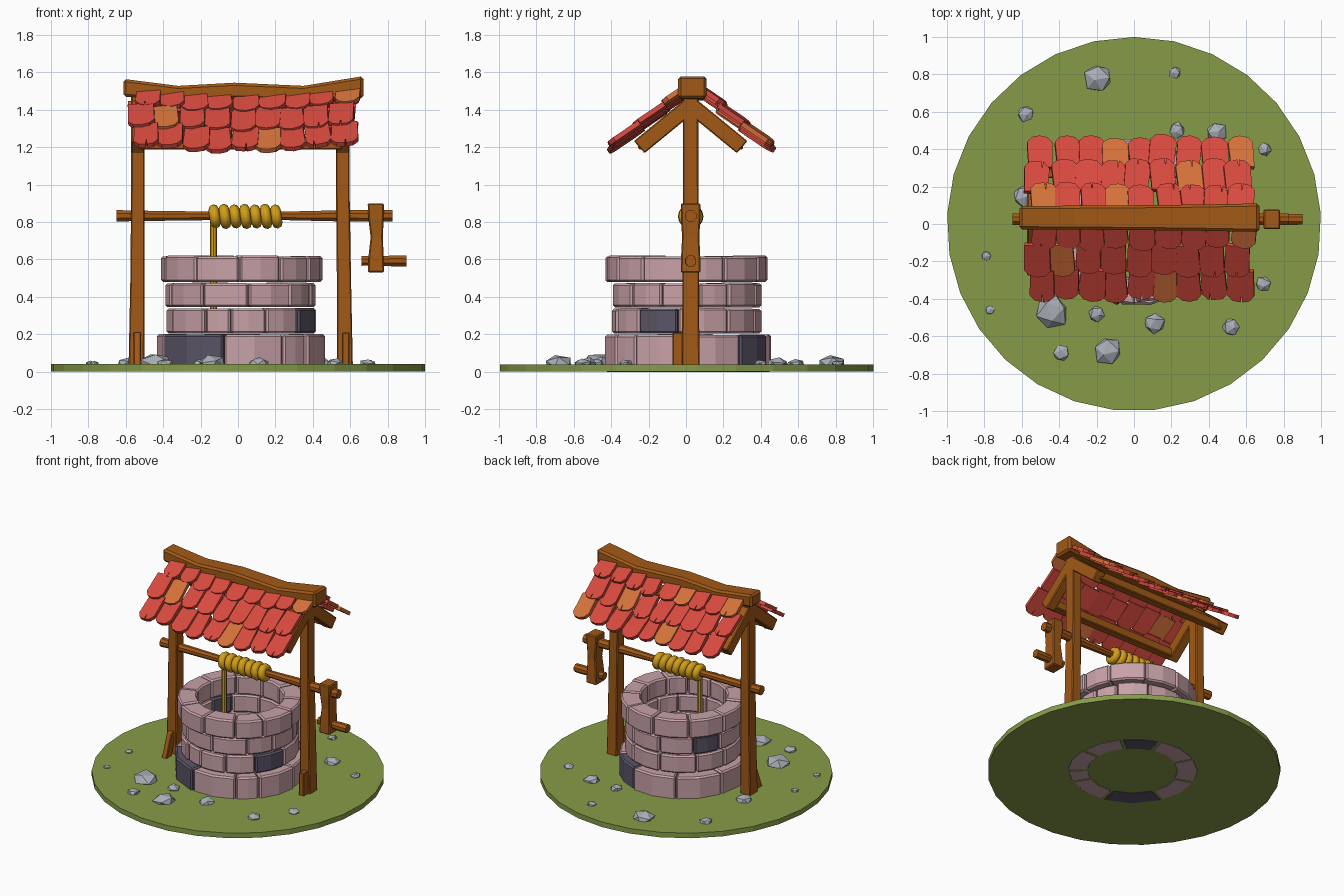
import bpy, bmesh, math, random
from mathutils import Vector, Matrix

if "Cube" in bpy.data.objects:
    bpy.data.objects.remove(bpy.data.objects["Cube"])

random.seed(4)


def mat(name, r, g, b):
    m = bpy.data.materials.new(name)
    m.diffuse_color = (r, g, b, 1)
    m.use_nodes = True
    m.node_tree.nodes["Principled BSDF"].inputs["Base Color"].default_value = m.diffuse_color
    return m


GRASS = mat("grass", .24, .33, .065)
PINK = mat("pink_stone", .58, .36, .39)
DARK = mat("dark_stone", .105, .09, .135)
WOOD = mat("wood", .36, .10, .008)
RED = mat("red_tile", .70, .07, .05)
ORANGE = mat("orange_tile", .68, .17, .045)
ROPE = mat("rope", .65, .34, .01)
PEBBLE = mat("pebble", .40, .43, .48)


def finish(name, bm, material, bevel=0):
    bmesh.ops.recalc_face_normals(bm, faces=bm.faces)
    me = bpy.data.meshes.new(name)
    bm.to_mesh(me)
    bm.free()
    me.materials.append(material)
    ob = bpy.data.objects.new(name, me)
    bpy.context.collection.objects.link(ob)
    if bevel:
        mod = ob.modifiers.new("bevel", 'BEVEL')
        mod.width, mod.segments = bevel, 1
        mod.limit_method, mod.angle_limit = 'ANGLE', math.radians(40)
    return ob


def loft(name, rings, material, bevel=0):
    """Solid skinned through matching rings of points, capped at both ends."""
    bm = bmesh.new()
    vs = [[bm.verts.new(p) for p in ring] for ring in rings]
    n = len(vs[0])
    for a, b in zip(vs, vs[1:]):
        for i in range(n):
            bm.faces.new((a[i], a[(i + 1) % n], b[(i + 1) % n], b[i]))
    bm.faces.new(vs[0])
    bm.faces.new(vs[-1])
    return finish(name, bm, material, bevel)


def rect(axis, at, c, h):
    """Rectangle across one axis, centre c and half sizes h on the other two."""
    out = []
    for s, t in ((-1, -1), (1, -1), (1, 1), (-1, 1)):
        p = [c[0] + s * h[0], c[1] + t * h[1]]
        p.insert(axis, at)
        out.append(p)
    return out


def rod(name, sections, y, z, material, sides=8):
    """Round bar along x from (x, radius) sections."""
    ang = [2 * math.pi * (i + .5) / sides for i in range(sides)]
    return loft(name, [[(x, y + r * math.cos(a), z + r * math.sin(a)) for a in ang]
                       for x, r in sections], material)


# Grass disc
disc = [(math.sin(2 * math.pi * i / 29), math.cos(2 * math.pi * i / 29)) for i in range(29)]
loft("grass_disc", [[(x, y, z) for x, y in disc] for z in (.002, .04)], GRASS)

# Well wall: courses of curved bricks (z low, z high, outer radius, joints, dark bricks)
COURSES = [
    (0, .20, .448, (258, 301, 322, 360, 400, 435, 478, 520, 563), (3 + 1, 8)),
    (.205, .34, .40, (262, 290, 320, 353, 393, 425, 460, 498, 530, 565, 601), (2,)),
    (.345, .475, .40, (239, 276, 312, 340, 370, 394, 426, 460, 495, 523, 560), (8,)),
    (.48, .62, .432, (236, 269, 300, 327, 360, 388, 422, 455, 490, 525, 560), ()),
]
for row, (z0, z1, radius, joints, dark) in enumerate(COURSES):
    for i, a0 in enumerate(joints):
        a1 = joints[i + 1] if i + 1 < len(joints) else joints[0] + 360
        ro = radius + random.uniform(-.008, .006)
        ri = .30 + random.uniform(-.006, .006)
        top = z1 + random.uniform(-.004, .002)
        rings = []
        for k in range(3):
            a = math.radians(a0 + .35 + (a1 - a0 - .7) * k / 2)
            rings.append([(.015 + r * math.cos(a), .005 + r * math.sin(a), z)
                          for r, z in ((ri, z0), (ro, z0), (ro, top), (ri, top))])
        loft(f"brick_{row}_{i}", rings, DARK if i in dark else PINK, .011)

# Posts with small braces at the foot
YC = .025
for side, x0, x1 in (("left", -.543, -.535), ("right", .572, .56)):
    loft(f"{side}_post", [rect(2, z, (x, YC), (w, v)) for z, x, w, v in (
        (.03, x0, .042, .047), (.5, x0 * .99, .038, .044),
        (1.0, x1, .036, .041), (1.48, x1, .036, .041))], WOOD, .006)
    lean = -.045 if side == "left" else 0
    xb = x0 + .005
    loft(f"{side}_foot_brace", [rect(2, .03, (xb, -.04 + lean), (.02, .032)),
                                rect(2, .21, (xb, -.04 - lean / 2), (.02, .032))], WOOD, .005)

# Sagging ridge beam
loft("ridge_beam", [rect(0, x, (.034, (t + b) / 2), (w, (t - b) / 2)) for x, t, b, w in (
    (-.612, 1.565, 1.47, .062), (-.32, 1.528, 1.45, .064), (-.02, 1.545, 1.46, .066),
    (.35, 1.528, 1.45, .070), (.67, 1.58, 1.46, .076))], WOOD, .014)

# Rafters and eave purlins
for s, side in ((-1, "front"), (1, "back")):
    for xr, end in ((-.535, "left"), (.56, "right")):
        d = Vector((0, s * .25, -.22)).normalized()
        n = Vector((0, s * .22, .25)).normalized()
        rings = []
        for p in (Vector((xr, YC, 1.425)), Vector((xr, YC + s * .275, 1.20))):
            rings.append([p + n * (.043 * j) + Vector((.036 * i, 0, 0))
                          for i, j in ((-1, -1), (1, -1), (1, 1), (-1, 1))])
        loft(f"{side}_{end}_rafter", rings, WOOD, .006)
    loft(f"{side}_purlin", [rect(0, x, (YC + s * .25, 1.22), (.03, .032))
                            for x in (-.53, .555)], WOOD, .006)

# Roof tiles: three overlapping rows each side, (tip y, tip z, length)
ROWS = {"front": (-1, ((-.13, 1.405, .17), (-.27, 1.30, .20), (-.405, 1.195, .20)),
                  ({8}, {1}, {5})),
        "back": (1, ((.21, 1.405, .17), (.335, 1.30, .20), (.462, 1.20, .20)),
                 ({0, 3}, {6}, {3, 8}))}
SLOPE = math.radians(34)
for side, (s, rows, oranges) in ROWS.items():
    down = Vector((0, s * math.cos(SLOPE), -math.sin(SLOPE)))
    up = Vector((0, s * math.sin(SLOPE), math.cos(SLOPE)))
    for r, (ty, tz, length) in enumerate(rows):
        for i in range(9):
            x = -.51 + .133 * i + (.02, .0, .012)[r] + random.uniform(-.008, .008)
            tip = Vector((x, ty, tz - .012 + .04 * (x / .6) ** 2))
            tip += down * random.uniform(-.014, .014)
            h = .069 + random.uniform(-.003, .004)
            outline = [(-h * .95, -length), (h * .95, -length), (h, -.04), (h * .62, -.008)]
            if random.random() < .4:  # chipped edge
                c = random.uniform(-.4, .4) * h
                outline += [(c + .005, 0), (c, -.045), (c - .005, 0)]
            else:
                outline += [(0, .002)]
            outline += [(-h * .62, -.008), (-h, -.04)]
            roll = (Matrix.Rotation(random.uniform(-.09, .09), 3, up)
                    @ Matrix.Rotation(.09 + random.uniform(-.04, .04), 3, down))
            rings = [[tip + roll @ (Vector((u, 0, 0)) + down * v + up * w)
                      for u, v in outline] for w in (-.014, .012)]
            loft(f"{side}_tile_{r}_{i}", rings, ORANGE if i in oranges[r] else RED)

# Axle, crank arm and handle
rod("axle", ((-.65, .034), (-.58, .031), (-.30, .027), (-.1, .024), (.22, .024),
             (.5, .031), (.69, .034), (.825, .033)), YC, .833, WOOD)
loft("crank_arm", [rect(2, z, (x, YC), (w, v)) for z, x, w, v in (
    (.53, .738, .044, .053), (.62, .738, .040, .051), (.72, .742, .033, .046),
    (.81, .738, .040, .051), (.90, .737, .044, .053))], WOOD, .007)
rod("crank_handle", ((.66, .028), (.74, .026), (.84, .032), (.90, .031)), YC, .592, WOOD)

# Rope wound on the axle and hanging into the well
for i in range(7):
    bpy.ops.mesh.primitive_torus_add(
        major_segments=16, minor_segments=8, major_radius=.037 + .003 * (i % 2),
        minor_radius=.028, location=(-.125 + .055 * i, YC, .83),
        rotation=(0, math.radians(90 - 8), 0))
    ob = bpy.context.object
    ob.name = f"rope_coil_{i}"
    ob.data.materials.append(ROPE)
    bpy.ops.object.shade_smooth_by_angle(angle=math.radians(50))
circle = [(.019 * math.cos(k * math.pi / 4), .019 * math.sin(k * math.pi / 4)) for k in range(8)]
loft("hanging_rope", [[(-.13 + a, .02 + b, z) for a, b in circle] for z in (.30, .84)], ROPE)

# Pebbles scattered on the grass (x, y, radius)
PEBBLES = [(-.19, .78, .078), (.22, .81, .034), (-.58, .59, .046), (.23, .5, .046),
           (.44, .49, .057), (.70, .40, .037), (-.59, .15, .06), (-.79, -.17, .028),
           (-.77, -.46, .026), (-.44, -.47, .094), (-.2, -.48, .046), (.11, -.53, .057),
           (-.39, -.69, .046), (-.14, -.68, .077), (.52, -.55, .049), (.69, -.32, .043)]
for i, (x, y, r) in enumerate(PEBBLES):
    bm = bmesh.new()
    bmesh.ops.create_icosphere(bm, subdivisions=1, radius=r * 1.03)
    turn = Matrix.Rotation(random.uniform(0, 6), 3, 'Z') @ Matrix.Rotation(random.uniform(0, 1), 3, 'X')
    for v in bm.verts:
        p = turn @ v.co * random.uniform(.9, 1.06)
        v.co = (x + p.x, y + p.y, max(.02, .042 + p.z * .62))
    finish(f"pebble_{i}", bm, PEBBLE)
